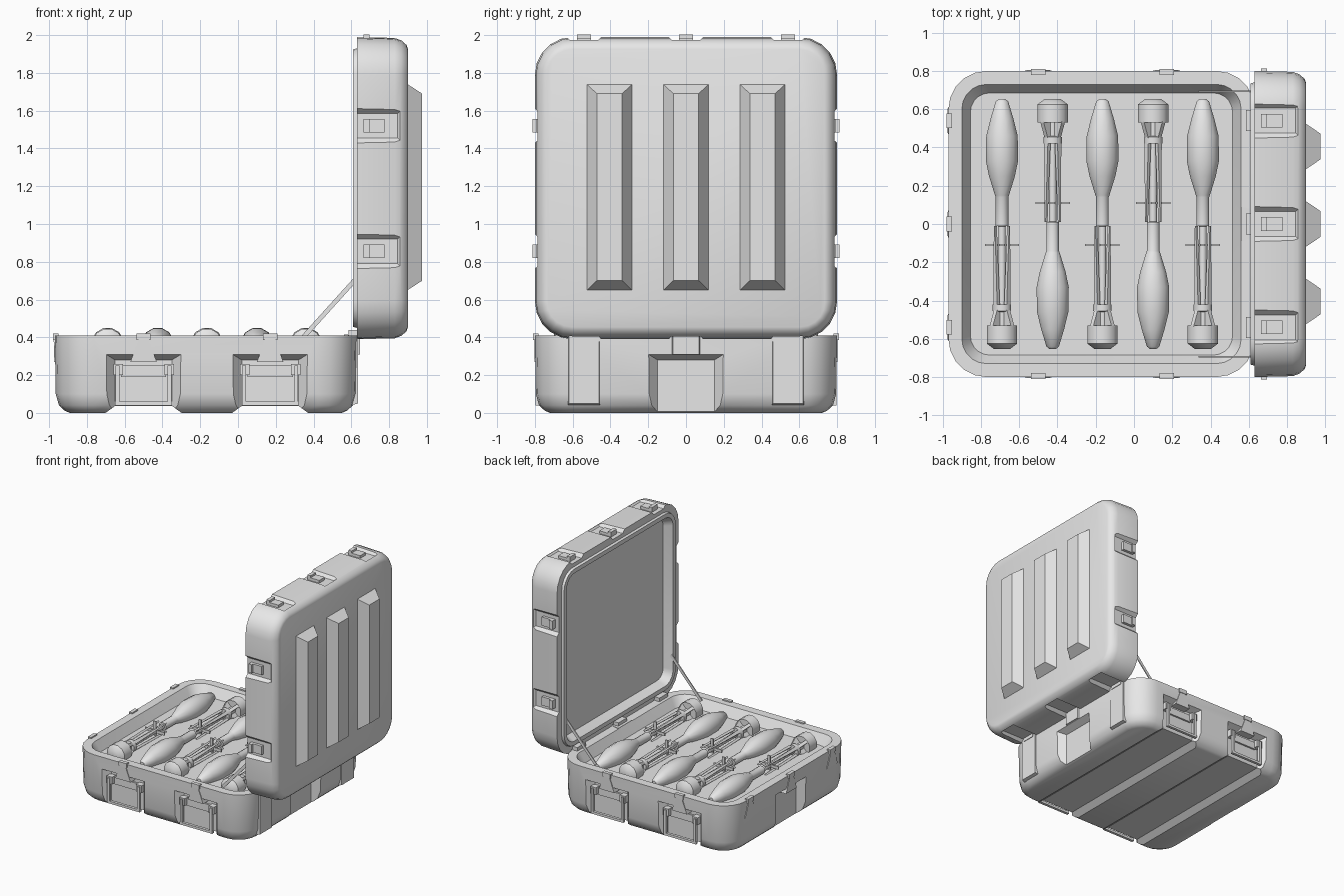
import bpy, bmesh, math
from mathutils import Vector, Matrix

if "Cube" in bpy.data.objects:
    bpy.data.objects.remove(bpy.data.objects["Cube"])

X, Y, Z = Vector((1, 0, 0)), Vector((0, 1, 0)), Vector((0, 0, 1))
grey = bpy.data.materials.new("light grey")
grey.diffuse_color = (0.8, 0.8, 0.8, 1)
grey.use_nodes = True
grey.node_tree.nodes["Principled BSDF"].inputs["Base Color"].default_value = grey.diffuse_color


def finish(name, bm, matrix=None):
    if matrix:
        bm.transform(matrix)
    bmesh.ops.recalc_face_normals(bm, faces=bm.faces)
    me = bpy.data.meshes.new(name)
    bm.to_mesh(me)
    bm.free()
    me.materials.append(grey)
    ob = bpy.data.objects.new(name, me)
    bpy.context.collection.objects.link(ob)
    return ob


def smooth(ob, angle=32):
    bpy.ops.object.select_all(action='DESELECT')
    ob.select_set(True)
    bpy.context.view_layer.objects.active = ob
    bpy.ops.object.shade_smooth_by_angle(angle=math.radians(angle))


def bridge(bm, rings):
    loops = [[bm.verts.new(p) for p in r] for r in rings]
    n = len(loops[0])
    for a, b in zip(loops, loops[1:]):
        for i in range(n):
            bm.faces.new((a[i], a[(i + 1) % n], b[(i + 1) % n], b[i]))
    bm.faces.new(loops[0])
    bm.faces.new(loops[-1])


def rounded_square(h, half, r, seg=5):
    pts = []
    for k, (sx, sy) in enumerate(((1, 1), (-1, 1), (-1, -1), (1, -1))):
        for i in range(seg + 1):
            t = math.pi / 2 * (k + i / seg)
            pts.append((sx * (half - r) + r * math.cos(t), sy * (half - r) + r * math.sin(t), h))
    return pts


def tray(name, rings, matrix):
    bm = bmesh.new()
    bridge(bm, [rounded_square(*r) for r in rings])
    return finish(name, bm, matrix)


def frustum(name, c, axes, r0, d0, r1, d1):
    """Block between rectangle r0 at height d0 and r1 at d1 along the third axis."""
    u, v, n = axes
    bm = bmesh.new()
    bridge(bm, [[c + u * a + v * b + n * d for a, b in
                 ((r[0], r[2]), (r[1], r[2]), (r[1], r[3]), (r[0], r[3]))]
                for r, d in ((r0, d0), (r1, d1))])
    return finish(name, bm)


def block(name, c, axes, r, d0, d1):
    return frustum(name, c, axes, r, d0, r, d1)


def cut(ob, cutter):
    cutter.hide_render = True
    mod = ob.modifiers.new("recess", 'BOOLEAN')
    mod.operation, mod.solver, mod.object = 'DIFFERENCE', 'EXACT', cutter
    bpy.context.view_layer.objects.active = ob
    bpy.ops.object.modifier_apply(modifier=mod.name)
    bpy.data.objects.remove(cutter)


# Base tray with its foam floor
BC = Vector((-0.17, 0, 0))
base = tray("case_base", [(0, .72, .13), (.012, .748, .158), (.04, .778, .185), (.1, .795, .2),
                          (.41, .8, .2), (.41, .73, .13), (.33, .685, .1)], Matrix.Translation(BC))

# Handle recesses, bottom channels, latches and carrying handles on front and back
for s in (-1, 1):
    for i, x in enumerate((-.5, .17)):
        c, ax = Vector((x, 0, 0)), (X, Z, Y * s)
        cut(base, frustum("cutter", c, ax, (-.15, .15, -.05, .28), .74, (-.215, .215, -.05, .32), .82))
        tag = ("front" if s < 0 else "back") + "_" + ("left", "right")[i]
        block("handle_bar_" + tag, c, ax, (-.15, .15, .04, .06), .775, .798)
        for k in (-1, 1):
            u0, u1 = sorted((k * .128, k * .148))
            block("handle_arm_" + tag, c, ax, (u0, u1, .05, .25), .775, .798)
            u0, u1 = sorted((k * .11, k * .16))
            block("handle_bracket_" + tag, c, ax, (u0, u1, .2, .26), .73, .788)
        block("handle_plate_" + tag, c, ax, (-.12, .12, .19, .25), .73, .755)
for x in (-.5, .17):
    cut(base, frustum("cutter", Vector((x, 0, 0)), (X, Y, Z),
                      (-.215, .215, -.9, .9), -.01, (-.15, .15, -.9, .9), .037))
# End recesses on the left and right
for s in (-1, 1):
    cut(base, frustum("cutter", BC, (Y, Z, X * s), (-.15, .15, -.05, .28), .74,
                      (-.215, .215, -.05, .32), .82))
smooth(base)


def base_latch(c, u, n):
    frustum("latch_wedge", c, (u, n, Z), (-.07, .07, .735, .803), .27, (-.022, .022, .735, .806), .4)
    block("latch_hook", c, (u, Z, n), (-.038, .038, .385, .42), .78, .81)


for s in (-1, 1):
    for x in (-.5, .17):
        base_latch(Vector((x, 0, 0)), X, Y * s)
for y in (-.54, 0, .54):
    base_latch(Vector((-.17, y, 0)), Y, -X)

# Hinge pads and middle catch on the right side of the base
for y in (-.54, .54):
    frustum("hinge_pad", Vector((0, y, 0)), (Y, Z, X), (-.09, .09, .03, .41), .56, (-.08, .08, .05, .41), .635)
frustum("middle_catch", Vector(), (Y, Z, X), (-.09, .09, .3, .415), .56, (-.07, .07, .31, .41), .645)
for y in (-.54, 0, .54):
    block("hinge_leaf", Vector((0, y, 0)), (Y, Z, X), (-.055, .055, .39, .44), .585, .64)

# Open lid: local height runs along world x
LC = Vector((.63, 0, 1.19))
lid = tray("case_lid", [(.27, .735, .13), (.262, .758, .158), (.235, .782, .185), (.2, .795, .2),
                        (0, .8, .2), (0, .74, .14), (-.02, .735, .135), (-.02, .7, .1), (.05, .67, .08)],
           Matrix(((0, 0, 1, LC.x), (1, 0, 0, LC.y), (0, 1, 0, LC.z), (0, 0, 0, 1))))
spots = [(Z, Y * s, p) for s in (-1, 1) for p in (-.335, .33)]
spots += [(Y, Z * s, p) for s in (-1, 1) for p in (-.54, 0, .54)]
for u, n, p in spots:
    c, ax = LC + u * p, (u, X, n)
    cut(lid, frustum("cutter", c, ax, (-.065, .065, -.05, .215), .772, (-.1, .1, -.05, .25), .81))
    if n != -Z:
        block("lid_latch_plate", c, ax, (-.036, .036, .035, .145), .76, .795)
        block("lid_latch_tongue", c, ax, (-.036, .036, .035, .065), .78, .812)
smooth(lid)

# Raised ribs on the lid
for y in (-.405, 0, .405):
    frustum("lid_rib", Vector((0, y, 1.195)), (Y, Z, X), (-.125, .125, -.55, .55), .89,
            (-.067, .067, -.495, .495), .975)

# Lid stays
for y in (-.695, .695):
    a, b = Vector((.345, y, .4)), Vector((.625, y, .71))
    d = (b - a).normalized()
    block("lid_stay", a, (Y, Y.cross(d), d), (-.004, .004, -.012, .012), 0, (b - a).length)


# Rockets lying alternately nose to tail
def lathe(name, profile, matrix, sides=12):
    bm = bmesh.new()
    ang = [2 * math.pi * (i + .5) / sides for i in range(sides)]
    bridge(bm, [[(r * math.cos(t), y, r * math.sin(t)) for t in ang] for y, r in profile])
    ob = finish(name, bm, matrix)
    smooth(ob, 40)


BODY = [(.653, .018), (.64, .034), (.55, .062), (.46, .085), (.33, .087), (.25, .07), (.15, .038),
        (.14, .034), (-.01, .034), (-.012, .02), (-.42, .02), (-.42, .05), (-.455, .05),
        (-.46, .03), (-.53, .03), (-.53, .082), (-.625, .082), (-.652, .045)]
for i, x in enumerate((-.69, -.425, -.165, .1, .36)):
    M = Matrix.Translation((x, 0, .365)) @ Matrix.Rotation(math.pi * (i % 2), 4, 'Z')
    lathe("rocket_body", BODY, M)
    R = M.to_3x3()
    c = M.translation.copy()
    for k in range(4):
        t = math.pi / 4 + k * math.pi / 2
        out, side = R @ Vector((math.cos(t), 0, math.sin(t))), R @ Vector((-math.sin(t), 0, math.cos(t)))
        # folded fin along the boom, then tail strut
        frustum("rocket_fin", c, (out, side, R @ Y), (.03, .05, -.014, .014), -.42,
                (.042, .056, -.004, .004), -.01)
        frustum("rocket_tail_strut", c, (out, side, R @ Y), (.02, .08, -.012, .012), -.535,
                (.02, .048, -.012, .012), -.45)
    for u, v in ((X, Z), (Z, X)):
        w = .09 if u == X else .083
        block("rocket_cross_blade", c, (u, v, R @ Y), (-w, w, -.012, .012), -.115, -.105)
